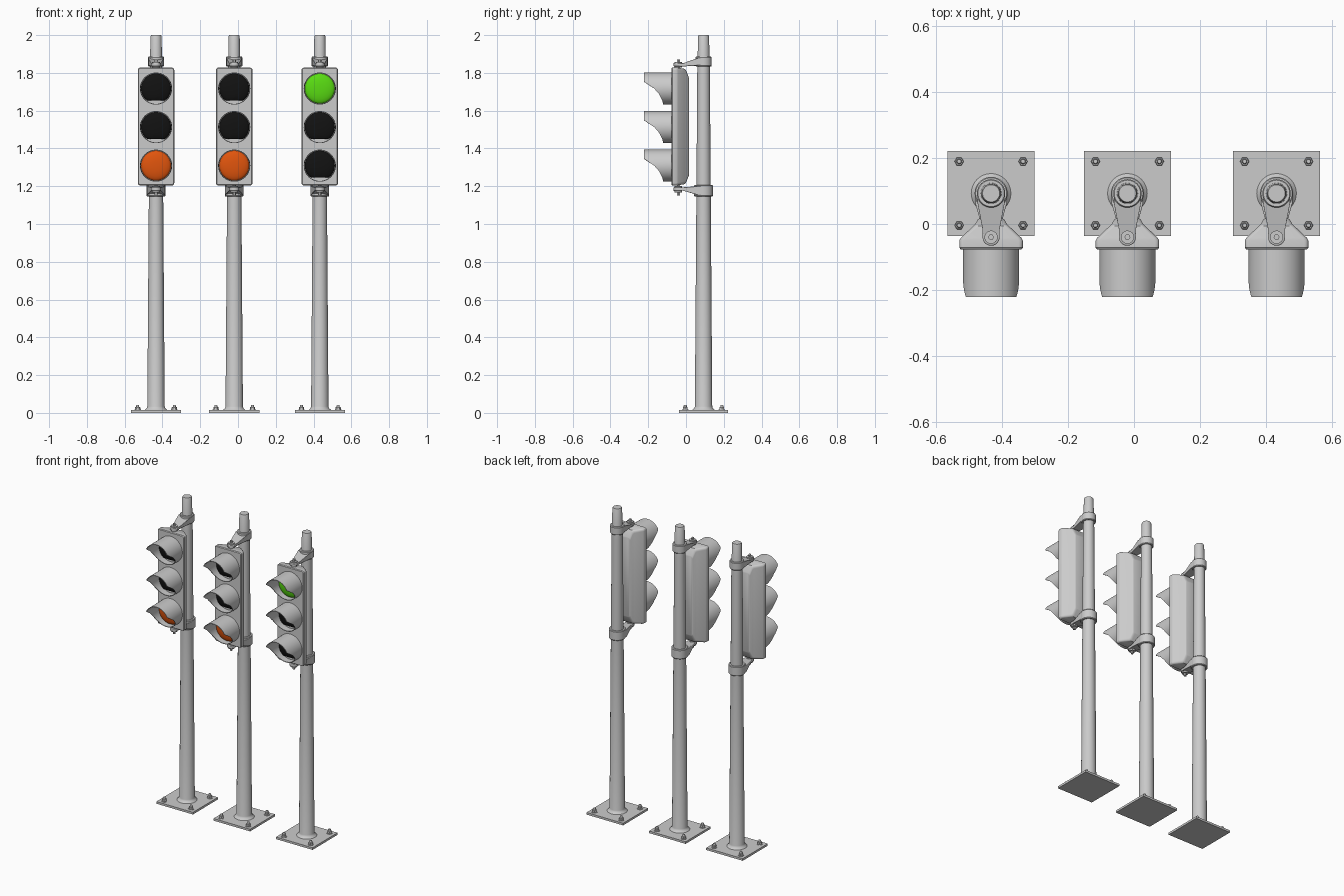
import bpy, bmesh, math
from mathutils import Matrix

if "Cube" in bpy.data.objects:
    bpy.data.objects.remove(bpy.data.objects["Cube"])

POLE_Y = 0.093
TAU = math.tau


def material(name, rgb):
    m = bpy.data.materials.new(name)
    m.diffuse_color = (*rgb, 1)
    m.use_nodes = True
    m.node_tree.nodes["Principled BSDF"].inputs["Base Color"].default_value = m.diffuse_color
    return m


BLACK = material("dark_lens", (0.006, 0.006, 0.006))
ORANGE = material("orange_lens", (0.75, 0.09, 0.004))
GREEN = material("green_lens", (0.1, 0.72, 0.006))


def finish(bm, name, mat=None, angle=35, smooth=True):
    bmesh.ops.recalc_face_normals(bm, faces=bm.faces)
    me = bpy.data.meshes.new(name)
    bm.to_mesh(me)
    bm.free()
    ob = bpy.data.objects.new(name, me)
    bpy.context.collection.objects.link(ob)
    if mat:
        me.materials.append(mat)
    if smooth:
        bpy.ops.object.select_all(action='DESELECT')
        ob.select_set(True)
        bpy.context.view_layer.objects.active = ob
        bpy.ops.object.shade_smooth_by_angle(angle=math.radians(angle))
    return ob


def loft(bm, rings, caps=True, closed=False):
    """Skin a list of equal-length point rings."""
    vs = [[bm.verts.new(p) for p in r] for r in rings]
    n = len(vs[0])
    pairs = list(zip(vs, vs[1:])) + ([(vs[-1], vs[0])] if closed else [])
    for a, b in pairs:
        for i in range(n):
            j = (i + 1) % n
            bm.faces.new((a[i], a[j], b[j], b[i]))
    if caps and not closed:
        bm.faces.new(vs[0])
        bm.faces.new(vs[-1])


def lathe(bm, profile, x, y, n=32, closed=False):
    """Revolve (radius, z) pairs around a vertical axis."""
    loft(bm, [[(x + r * math.cos(TAU * i / n), y + r * math.sin(TAU * i / n), z)
               for i in range(n)] for r, z in profile], closed=closed)


def rounded_rect(hx, hz, r, y, cx, cz, n=5):
    pts = []
    for k, (sx, sz) in enumerate(((1, 1), (-1, 1), (-1, -1), (1, -1))):
        for i in range(n):
            a = math.pi / 2 * (k + i / (n - 1))
            pts.append((cx + sx * (hx - r) + r * math.cos(a), y,
                        cz + sz * (hz - r) + r * math.sin(a)))
    return pts


def base(x):
    bm = bmesh.new()
    bmesh.ops.create_cube(bm, size=1, matrix=Matrix.Translation((x, POLE_Y, 0.007))
                          @ Matrix.Diagonal((0.265, 0.258, 0.014, 1)))
    finish(bm, "base_plate", smooth=False)
    bm = bmesh.new()
    for sx in (-1, 1):
        for sy in (-1, 1):
            px, py = x + sx * 0.097, POLE_Y + sy * 0.097
            lathe(bm, [(0.017, 0.012), (0.017, 0.017)], px, py, 20)
            lathe(bm, [(0.014, 0.016), (0.014, 0.029), (0.012, 0.031)], px, py, 6)
            lathe(bm, [(0.008, 0.028), (0.008, 0.039), (0.006, 0.042)], px, py, 12)
    finish(bm, "anchor_bolts")


def pole(x):
    bm = bmesh.new()
    lathe(bm, [(0.062, 0.012), (0.056, 0.019), (0.049, 0.025), (0.046, 0.034),
               (0.038, 1.15), (0.0335, 1.8), (0.029, 1.994), (0.026, 2.0)], x, POLE_Y)
    finish(bm, "pole")


def bracket(x, name, ring_r, z_ring, z_tip, bolt):
    # clamp collar around the pole
    z0, z1 = z_ring
    bm = bmesh.new()
    lathe(bm, [(0.028, z0), (ring_r - 0.003, z0), (ring_r, z0 + 0.004),
               (ring_r, z1 - 0.004), (ring_r - 0.003, z1), (0.028, z1)],
          x, POLE_Y, closed=True)
    finish(bm, name + "_clamp")
    # tapering arm reaching forward over the housing
    bm = bmesh.new()
    tip_y, tip_r, n = -0.04, 0.026, 10
    outline = [(tip_r * math.cos(math.pi * (1 + i / n)),
                tip_y + tip_r * math.sin(math.pi * (1 + i / n)), 0) for i in range(n + 1)]
    r = ring_r - 0.002
    outline += [(tip_r, -0.016, 0), (r, POLE_Y - 0.03, 1), (r, POLE_Y, 1),
                (-r, POLE_Y, 1), (-r, POLE_Y - 0.03, 1), (-tip_r, -0.016, 0)]
    levels = [(z_tip[0], z0 + 0.006), (z_tip[1], z1 - 0.006)]
    loft(bm, [[(x + px, py, lv[root]) for px, py, root in outline] for lv in levels])
    ob = finish(bm, name + "_arm")
    bev = ob.modifiers.new("bevel", 'BEVEL')
    bev.width, bev.segments, bev.limit_method = 0.003, 2, 'ANGLE'
    # pivot bolt and spacer
    bm = bmesh.new()
    lo, hi = bolt
    lathe(bm, [(0.02, z_tip[0] - 0.007), (0.02, z_tip[1] + 0.005)], x, tip_y, 24)
    lathe(bm, [(0.009, lo), (0.009, hi)], x, tip_y, 6)
    finish(bm, name + "_bolt")


def housing(x):
    bm = bmesh.new()
    c = (x, 1.516)
    loft(bm, [rounded_rect(hx, hz, r, y, *c) for hx, hz, r, y in (
        (0.092, 0.308, 0.010, -0.077), (0.0965, 0.312, 0.013, -0.072),
        (0.0965, 0.312, 0.013, -0.050), (0.092, 0.311, 0.014, -0.042),
        (0.054, 0.305, 0.016, -0.006), (0.048, 0.298, 0.016, 0.000),
        (0.040, 0.262, 0.014, 0.014), (0.036, 0.258, 0.012, 0.016))])
    finish(bm, "signal_housing", angle=30)


VISOR_EDGE = [(-0.085, -0.120), (-0.065, -0.125), (-0.03, -0.142), (0.0, -0.168),
              (0.02, -0.198), (0.037, -0.222), (0.09, -0.222)]


def visor_front(z):
    for (z0, y0), (z1, y1) in zip(VISOR_EDGE, VISOR_EDGE[1:]):
        if z <= z1:
            return y0 + (y1 - y0) * max(0, (z - z0) / (z1 - z0))
    return -0.222


def visor(x, z):
    # full tube at the lens, cut away below to leave a hood
    n, bm, rings = 56, bmesh.new(), []
    for r, front in ((0.085, 0), (0.085, 1), (0.081, 1), (0.081, 0)):
        ring = []
        for i in range(n):
            a = TAU * i / n
            dz = math.sin(a)
            ring.append((x + r * math.cos(a),
                         visor_front(0.085 * dz) if front else -0.074, z + r * dz))
        rings.append(ring)
    loft(bm, rings, closed=True)
    finish(bm, "visor")


def lens(x, z, mat):
    # domed disc; unlit ones show a flat chord at the bottom
    n, bm = 40, bmesh.new()
    low = -0.062 if mat is BLACK else -1
    rings = []
    for k in range(6):
        t = math.pi / 2 * k / 6
        r = 0.0795 * math.cos(t)
        rings.append([(x + r * math.cos(TAU * i / n), -0.082 - 0.02 * math.sin(t),
                       z + max(low, r * math.sin(TAU * i / n))) for i in range(n)])
    loft(bm, [[(p[0], -0.074, p[2]) for p in rings[0]]] + rings)
    finish(bm, "lens", mat)


# three signals: position and lit lamps from top to bottom
for px, lamps in ((-0.434, (BLACK, BLACK, ORANGE)),
                  (-0.02, (BLACK, BLACK, ORANGE)),
                  (0.433, (GREEN, BLACK, BLACK))):
    base(px)
    pole(px)
    housing(px)
    bracket(px, "upper_bracket", 0.043, (1.834, 1.886), (1.835, 1.853), (1.81, 1.872))
    bracket(px, "lower_bracket", 0.050, (1.146, 1.207), (1.175, 1.195), (1.152, 1.22))
    for lz, lamp in zip((1.717, 1.513, 1.309), lamps):
        visor(px, lz)
        lens(px, lz, lamp)
